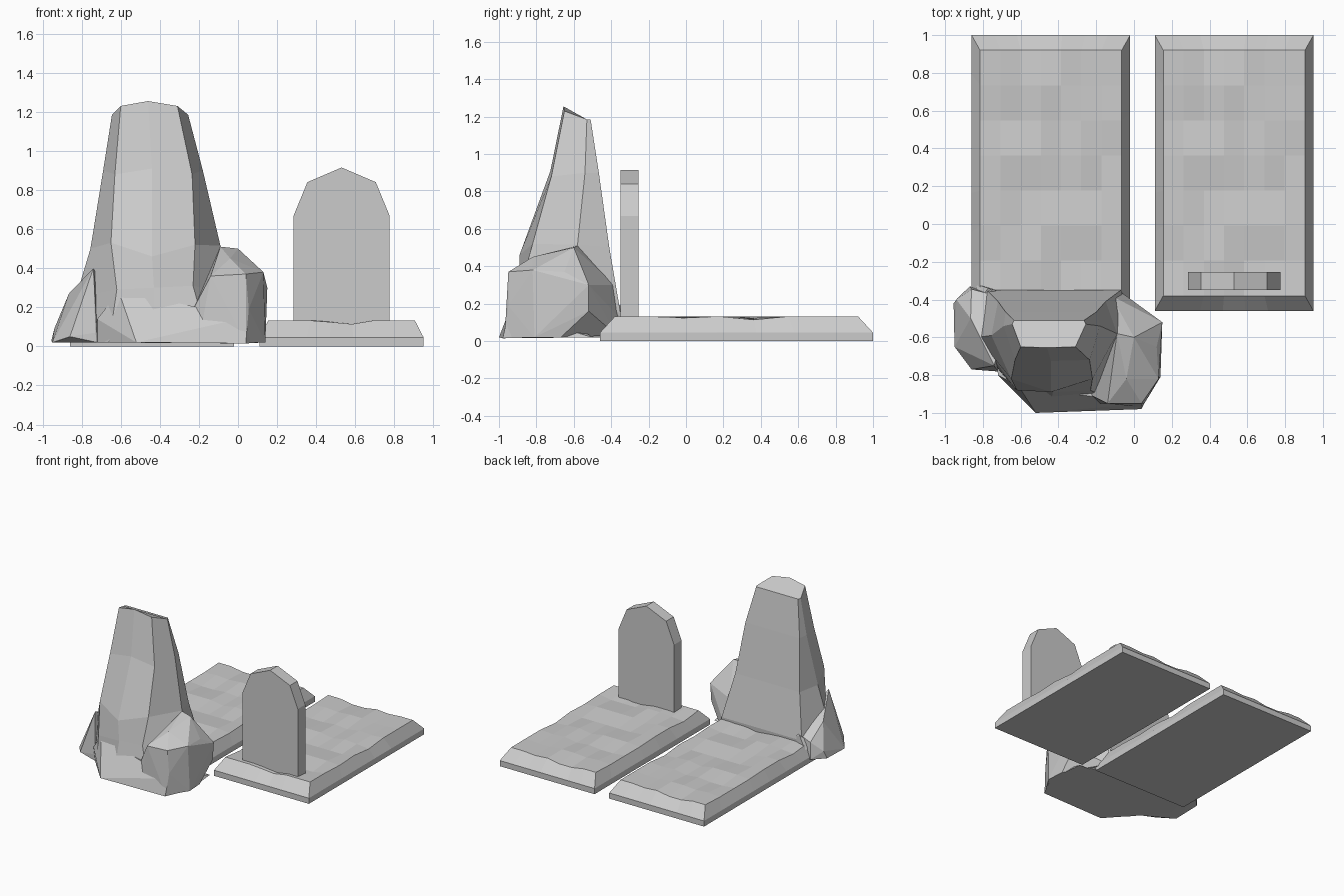
import bpy, bmesh, math, random
from mathutils import Vector


def finish(bm, name):
    bmesh.ops.recalc_face_normals(bm, faces=bm.faces)
    mesh = bpy.data.meshes.new(name)
    bm.to_mesh(mesh)
    bm.free()
    ob = bpy.data.objects.new(name, mesh)
    bpy.context.collection.objects.link(ob)
    return ob


def hull(name, pts):
    bm = bmesh.new()
    for p in pts:
        bm.verts.new(p)
    res = bmesh.ops.convex_hull(bm, input=bm.verts)
    loose = [v for v in bm.verts if not v.link_faces]
    bmesh.ops.delete(bm, geom=loose, context='VERTS')
    return finish(bm, name)


def loft(name, rings):
    bm = bmesh.new()
    loops = [[bm.verts.new(p) for p in r] for r in rings]
    n = len(loops[0])
    for a, b in zip(loops, loops[1:]):
        for i in range(n):
            j = (i + 1) % n
            bm.faces.new((a[i], a[j], b[j], b[i]))
    bm.faces.new(loops[0])
    bm.faces.new(loops[-1])
    return finish(bm, name)


def extrude_rim(bm):
    rim = [e for e in bm.edges if e.is_boundary]
    new = bmesh.ops.extrude_edge_only(bm, edges=rim)['geom']
    return [v for v in new if isinstance(v, bmesh.types.BMVert)]


# Grave mound: uneven 7 x 7 top, sloped rim, short vertical side
def mound(name, cx, cy, seed):
    rng = random.Random(seed)
    bm = bmesh.new()
    bmesh.ops.create_grid(bm, x_segments=7, y_segments=7, size=1)
    for v in bm.verts:
        corner = abs(v.co.x) > .99 and abs(v.co.y) > .99
        v.co.z = .132 if corner else rng.choice((.132, .132, .124, .114))
        v.co.x *= .375
        v.co.y *= .65
    for v in extrude_rim(bm):
        v.co.x *= .42 / .375
        v.co.y *= .73 / .65
        v.co.z = .045
    for v in extrude_rim(bm):
        v.co.z = 0
    bmesh.ops.contextual_create(bm, geom=[e for e in bm.edges if e.is_boundary])
    finish(bm, name).location = (cx, cy, 0)


mound("left_grave_mound", -.44, .27, 3)
mound("right_grave_mound", .53, .27, 3)

# Headstone: pointed-arch slab
profile = [(.285, .09), (.285, .67), (.355, .84), (.53, .915),
           (.705, .84), (.775, .67), (.775, .09)]
loft("headstone", [[(x, y, z) for x, z in profile] for y in (-.35, -.255)])

# Tall rock spire: rings run back left, left, front left, front, front right, right, back right
loft("rock_spire", [
    [(-.80, -.36, .02), (-.86, -.60, .02), (-.66, -.85, .02), (-.44, -.95, .02),
     (-.15, -.92, .02), (.05, -.62, .02), (-.07, -.36, .02)],
    [(-.78, -.35, .15), (-.83, -.60, .25), (-.62, -.88, .29), (-.43, -.89, .30),
     (-.23, -.88, .31), (.02, -.60, .25), (-.07, -.35, .15)],
    [(-.72, -.41, .50), (-.755, -.59, .50), (-.65, -.82, .53), (-.44, -.89, .46),
     (-.22, -.82, .52), (-.09, -.58, .515), (-.15, -.41, .50)],
    [(-.68, -.466, .90), (-.69, -.54, .90), (-.63, -.72, .88), (-.44, -.725, .91),
     (-.235, -.72, .88), (-.18, -.54, .90), (-.20, -.466, .90)],
    [(-.635, -.51, 1.185), (-.645, -.53, 1.185), (-.60, -.65, 1.23), (-.46, -.655, 1.255),
     (-.31, -.65, 1.23), (-.255, -.53, 1.185), (-.265, -.51, 1.185)],
])

# Boulders around the foot of the spire
hull("right_boulder", [
    (-.09, -.58, .51), (0, -.60, .50), (-.04, -.82, .45), (.12, -.65, .37),
    (.04, -.95, .37), (.15, -.52, .30), (.13, -.82, .38), (-.14, -.95, .36), (-.24, -.90, .17),
    (.055, -.95, .19), (.14, -.52, .16), (-.07, -.36, .13), (-.12, -.38, .30), (-.06, -.37, .03),
    (.13, -.67, .02), (.14, -.81, .02), (.04, -.97, .02), (-.2, -.95, .02)])
hull("left_boulder", [
    (-.82, -.55, .30), (-.865, -.50, .27), (-.89, -.65, .12), (-.95, -.65, .02),
    (-.955, -.42, .03), (-.94, -.40, .09), (-.87, -.33, .03), (-.86, -.345, .16),
    (-.65, -.40, .20), (-.74, -.75, .40), (-.80, -.72, .28), (-.86, -.77, .05),
    (-.73, -.78, .07), (-.72, -.78, .02), (-.64, -.40, .03)])
hull("rear_left_stone", [
    (-.83, -.32, .10), (-.77, -.34, .19), (-.68, -.37, .15), (-.64, -.43, .20),
    (-.64, -.42, .08), (-.75, -.34, .04), (-.87, -.45, .10)])
hull("front_apron", [
    (-.52, -1, .02), (.04, -.98, .015), (.13, -.80, .02), (-.72, -.78, .02),
    (-.72, -.80, .14), (-.53, -.93, .13), (-.36, -.91, .19), (-.2, -.93, .14),
    (.05, -.95, .15), (-.61, -.86, .28), (.10, -.5, .02), (-.75, -.5, .02)])
